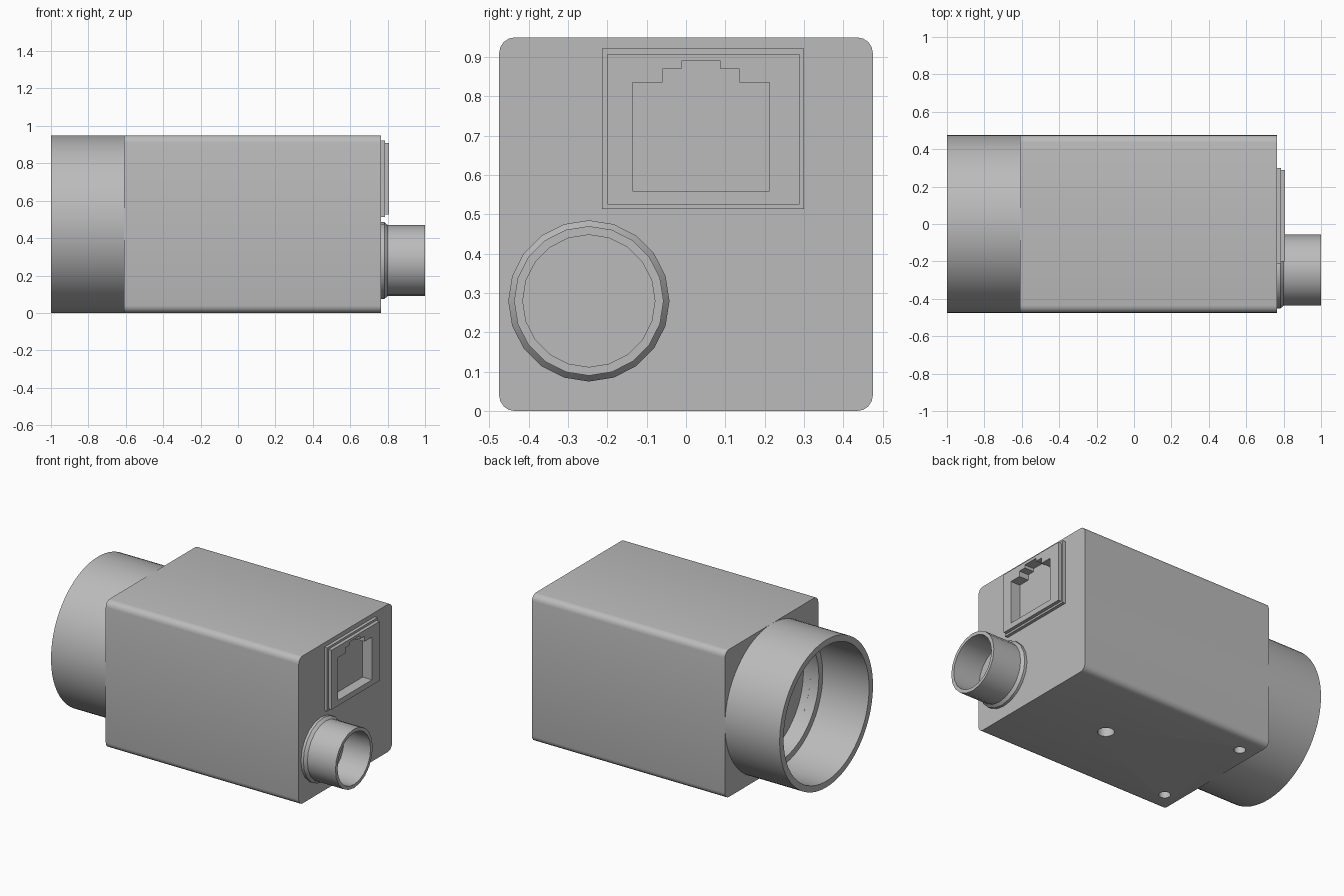
import bpy, bmesh, math
from mathutils import Matrix

if "Cube" in bpy.data.objects:
    bpy.data.objects.remove(bpy.data.objects["Cube"], do_unlink=True)

GREY = (0.5, 0.5, 0.5, 1)
mat = bpy.data.materials.new("housing grey")
mat.use_nodes = True
mat.diffuse_color = GREY
mat.node_tree.nodes["Principled BSDF"].inputs["Base Color"].default_value = GREY


def finish(name, bm):
    bmesh.ops.recalc_face_normals(bm, faces=bm.faces[:])
    me = bpy.data.meshes.new(name)
    bm.to_mesh(me)
    bm.free()
    me.materials.append(mat)
    ob = bpy.data.objects.new(name, me)
    bpy.context.collection.objects.link(ob)
    return ob


def smooth(ob):
    bpy.ops.object.select_all(action="DESELECT")
    ob.select_set(True)
    bpy.context.view_layer.objects.active = ob
    bpy.ops.object.shade_smooth_by_angle(angle=math.radians(35))


def box(name, x, y, z, round_x=0):
    """Box from (min, max) ranges, optionally rounding the edges along x."""
    bm = bmesh.new()
    bmesh.ops.create_cube(bm, size=1)
    for v in bm.verts:
        v.co = [r[0] if c < 0 else r[1] for c, r in zip(v.co, (x, y, z))]
    if round_x:
        edges = [e for e in bm.edges if abs(e.verts[0].co.x - e.verts[1].co.x) > 0.01]
        bmesh.ops.bevel(bm, geom=edges, offset=round_x, segments=4,
                        profile=0.5, affect="EDGES")
    return finish(name, bm)


def lathe(name, profile, y, z, sides):
    """Spin a closed loop of (x, radius) points around an axis along x."""
    bm = bmesh.new()
    rings = []
    for i in range(sides):
        a = math.tau * i / sides
        rings.append([bm.verts.new((px, y + r * math.cos(a), z + r * math.sin(a)))
                      for px, r in profile])
    n = len(profile)
    for i in range(sides):
        p, q = rings[i], rings[(i + 1) % sides]
        for k in range(n):
            j = (k + 1) % n
            bm.faces.new((p[k], p[j], q[j], q[k]))
    ob = finish(name, bm)
    smooth(ob)
    return ob


def cylinder(name, centre, radius, depth, sides, axis="Z"):
    bm = bmesh.new()
    m = Matrix.Translation(centre)
    if axis == "X":
        m = m @ Matrix.Rotation(math.pi / 2, 4, "Y")
    bmesh.ops.create_cone(bm, cap_ends=True, segments=sides, radius1=radius,
                          radius2=radius, depth=depth, matrix=m)
    return finish(name, bm)


def cut(target, cutter):
    cutter.hide_render = True
    mod = target.modifiers.new("cut", "BOOLEAN")
    mod.operation, mod.solver, mod.object = "DIFFERENCE", "EXACT", cutter
    bpy.context.view_layer.objects.active = target
    bpy.ops.object.modifier_apply(modifier=mod.name)
    bpy.data.objects.remove(cutter, do_unlink=True)


def socket_cutter():
    """Stepped network jack outline, mirrored about its middle."""
    mid = 0.038
    half = [(0.174, 0.56), (0.174, 0.835), (0.098, 0.835), (0.098, 0.87),
            (0.05, 0.87), (0.05, 0.89)]
    outline = [(mid + y, z) for y, z in half] + [(mid - y, z) for y, z in reversed(half)]
    bm = bmesh.new()
    face = bm.faces.new([bm.verts.new((0.74, y, z)) for y, z in outline])
    out = bmesh.ops.extrude_face_region(bm, geom=[face])
    for v in out["geom"]:
        if isinstance(v, bmesh.types.BMVert):
            v.co.x = 0.9
    return finish("socket_cutter", bm)


# Camera body with rounded long edges
body = box("camera_body", (-0.61, 0.765), (-0.475, 0.475), (0, 0.95), 0.04)

# Sensor well and sensor window behind the lens mount
cut(body, cylinder("well_cutter", (-0.61, 0, 0.475), 0.395, 0.1, 64, "X"))
cut(body, box("sensor_cutter", (-0.6, -0.51), (-0.22, 0.22), (0.31, 0.64)))

# Threaded mounting holes underneath
for x, y, r in ((-0.51, 0.335, 0.035), (-0.51, -0.335, 0.035), (0.21, 0, 0.05)):
    cut(body, cylinder("hole_cutter", (x, y, 0), r, 0.16, 12))

# Network jack: stepped frame with a shared opening
plate = box("socket_plate", (0.755, 0.785), (-0.213, 0.3), (0.513, 0.922))
frame = box("socket_frame", (0.775, 0.807), (-0.2, 0.288), (0.525, 0.908))
for part in (body, plate, frame):
    cut(part, socket_cutter())
smooth(body)

# Lens mount tube with an inner stop ring
lathe("lens_mount", [(-0.6, 0.475), (-1, 0.475), (-1, 0.435), (-0.67, 0.435),
                     (-0.67, 0.395), (-0.6, 0.395)], 0, 0.475, 80)

# Round power connector: flanged sleeve and its floor
lathe("power_connector", [(0.755, 0.205), (0.782, 0.205), (0.8, 0.19), (1, 0.19),
                          (1, 0.168), (0.76, 0.168)], -0.247, 0.28, 20)
cylinder("connector_floor", (0.785, -0.247, 0.28), 0.17, 0.05, 20, "X")
